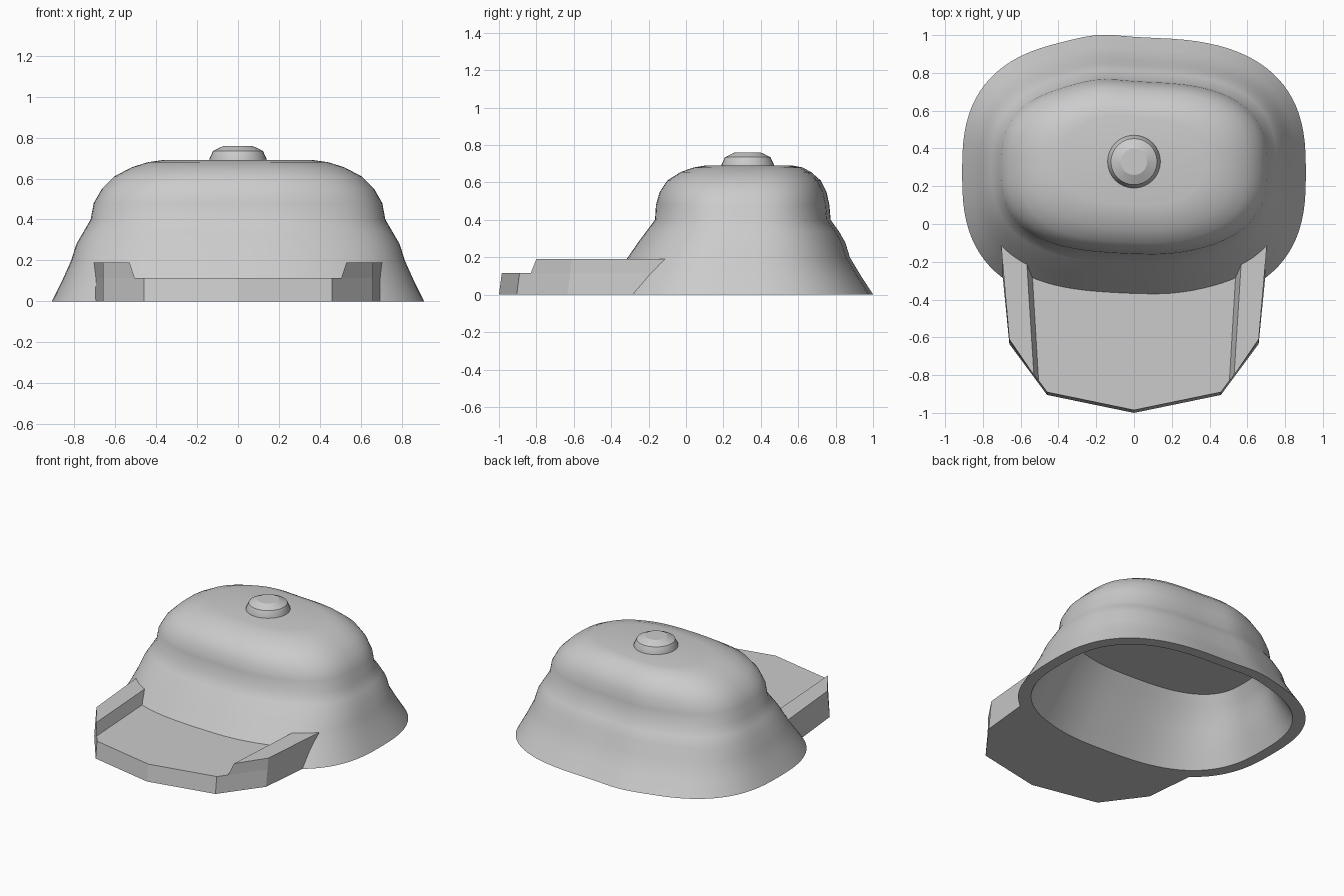
import bpy, bmesh, math

cube = bpy.data.objects.get("Cube")
if cube:
    bpy.data.objects.remove(cube, do_unlink=True)

GREY = (0.6, 0.6, 0.6, 1.0)
mat = bpy.data.materials.new("light grey")
mat.use_nodes = True
mat.diffuse_color = GREY
mat.node_tree.nodes["Principled BSDF"].inputs["Base Color"].default_value = GREY

# Crown sections: height, half width, front y, back y
LEVELS = [
    (0.00, 0.91, -0.44, 0.985), (0.10, 0.86, -0.37, 0.92),
    (0.20, 0.815, -0.30, 0.86), (0.28, 0.79, -0.245, 0.835),
    (0.34, 0.755, -0.20, 0.80), (0.40, 0.72, -0.155, 0.757),
    (0.48, 0.705, -0.15, 0.75), (0.55, 0.665, -0.13, 0.735),
    (0.61, 0.605, -0.09, 0.705), (0.655, 0.52, -0.02, 0.655),
    (0.68, 0.44, 0.05, 0.61), (0.69, 0.37, 0.11, 0.56),
]
SEGMENTS = 96
POWER = 2.7
WALL = 0.075


def section(z):
    """Section sizes at any height."""
    for a, b in zip(LEVELS, LEVELS[1:]):
        if z <= b[0]:
            t = (z - a[0]) / (b[0] - a[0])
            return [p + (q - p) * t for p, q in zip(a, b)][1:]
    return LEVELS[-1][1:]


def ring(z, inset=0.0):
    """Rounded box outline with a slight wave at front and back."""
    half, front, back = section(z)
    half, front, back = half - inset, front + inset, back - inset
    points = []
    for i in range(SEGMENTS):
        a = 2 * math.pi * i / SEGMENTS
        c, s = math.cos(a), math.sin(a)
        x = half * math.copysign(abs(c) ** (2 / POWER), c)
        y = (front + back) / 2 + (back - front) / 2 * math.copysign(abs(s) ** (2 / POWER), s)
        if s > 0:
            y += 0.02 * s * math.exp(-((x + 0.18) / 0.16) ** 2)
        else:
            y += 0.012 * s * math.exp(-((x - 0.15) / 0.25) ** 2)
        points.append((x, y, z))
    return points


def front_y(x, z):
    """Front of the crown at x, sunk to the middle of its wall."""
    half, front, back = section(z)
    half, front, back = half - WALL / 2, front + WALL / 2, back - WALL / 2
    v = max(0.0, 1 - abs(x / half) ** POWER) ** (1 / POWER)
    return (front + back) / 2 - (back - front) / 2 * v


def loft(name, rings, smooth=None):
    """Skin a stack of equal outlines and cap both ends."""
    bm = bmesh.new()
    loops = [[bm.verts.new(p) for p in r] for r in rings]
    n = len(loops[0])
    for lo, hi in zip(loops, loops[1:]):
        for i in range(n):
            j = (i + 1) % n
            bm.faces.new((lo[i], lo[j], hi[j], hi[i]))
    bm.faces.new(loops[0][::-1])
    bm.faces.new(loops[-1])
    bmesh.ops.recalc_face_normals(bm, faces=bm.faces)
    mesh = bpy.data.meshes.new(name)
    bm.to_mesh(mesh)
    bm.free()
    obj = bpy.data.objects.new(name, mesh)
    bpy.context.collection.objects.link(obj)
    mesh.materials.append(mat)
    if smooth:
        bpy.ops.object.select_all(action="DESELECT")
        obj.select_set(True)
        bpy.context.view_layer.objects.active = obj
        bpy.ops.object.shade_smooth_by_angle(angle=math.radians(smooth))
    return obj


# Hollow crown: down the outside from the top, then up the inside to a flat ceiling
outside = [ring(level[0]) for level in reversed(LEVELS)]
inside = [ring(level[0], WALL) for level in LEVELS if level[0] <= 0.4]
loft("crown", outside + inside, smooth=35)

# Button on top
button = []
for z, r in ((0.68, 0.14), (0.695, 0.14), (0.735, 0.122), (0.76, 0.07)):
    button.append([(r * math.cos(a), 0.33 + r * math.sin(a), z)
                   for a in (2 * math.pi * i / 32 for i in range(32))])
loft("top_button", button, smooth=25)


# Brim plate: pointed front edge, back edge following the crown
def brim_outline(z, grow):
    front = [(-0.66, -0.62 - grow), (-0.46, -0.89 - grow), (0, -0.985 - grow),
             (0.46, -0.89 - grow), (0.66, -0.62 - grow)]
    xs = [0.70 - 1.40 * i / 20 for i in range(21)]
    return [(x, y, z) for x, y in front] + [(x, front_y(x, z), z) for x in xs]


BRIM_TOP = 0.115
loft("brim", [brim_outline(0, 0.015), brim_outline(BRIM_TOP, 0)])


# Raised side walls along the brim
def wall_outline(side, z, outer, corner, tip, inner):
    points = [(outer, front_y(outer, z)), corner, tip, (inner, front_y(inner, z))]
    return [(side * x, y, z) for x, y in points]


for name, side in (("left", 1), ("right", -1)):
    loft(name + "_brim_wall", [
        wall_outline(side, BRIM_TOP, 0.70, (0.66, -0.62), (0.505, -0.83), 0.54),
        wall_outline(side, 0.19, 0.71, (0.66, -0.61), (0.53, -0.80), 0.57)])
